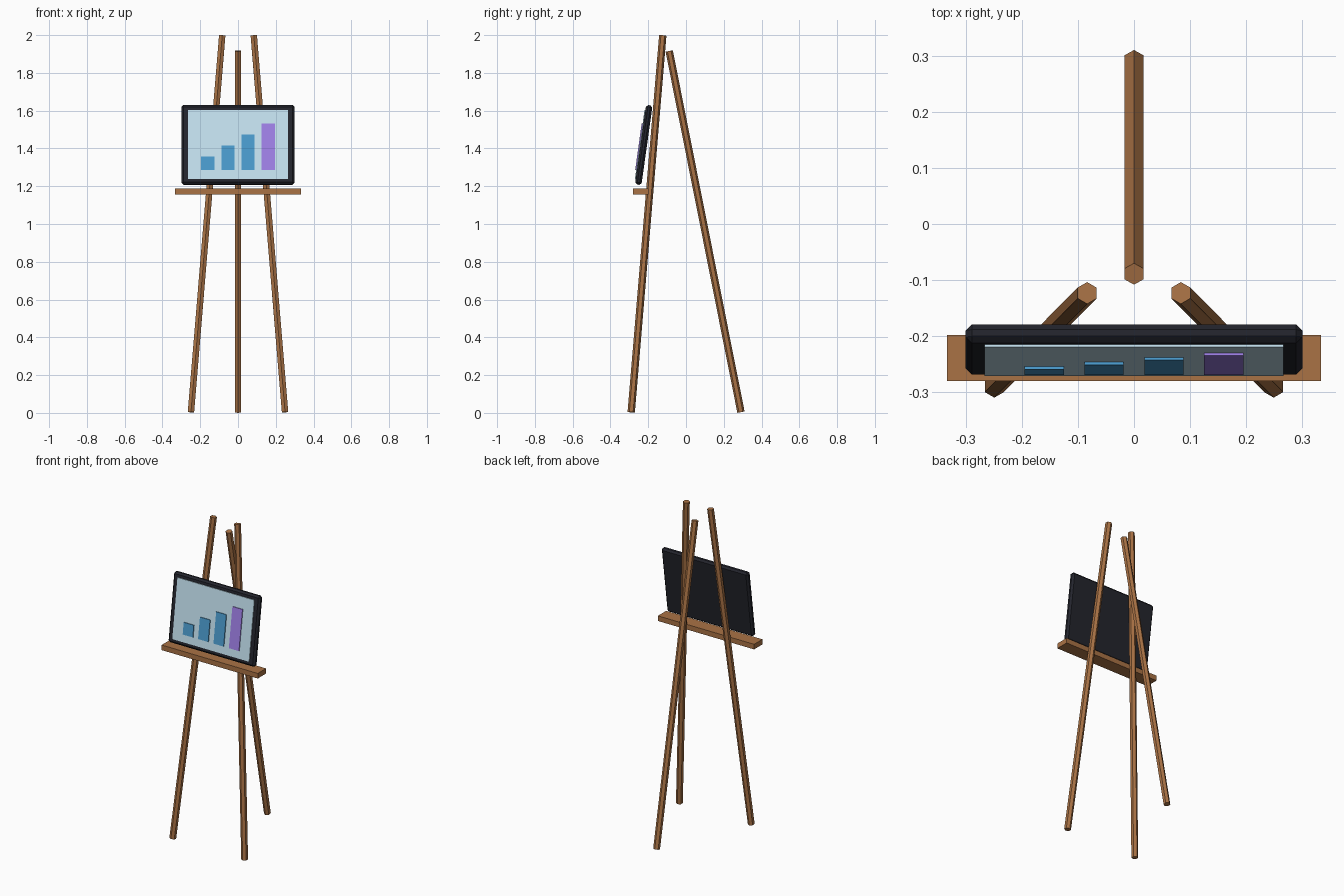
import bpy, math
from mathutils import Vector, Matrix

if "Cube" in bpy.data.objects:
    bpy.data.objects.remove(bpy.data.objects["Cube"])


def material(name, rgb):
    m = bpy.data.materials.new(name)
    m.diffuse_color = (*rgb, 1)
    m.use_nodes = True
    m.node_tree.nodes["Principled BSDF"].inputs["Base Color"].default_value = m.diffuse_color
    return m


wood = material("wood", (0.40, 0.17, 0.06))
dark = material("dark_casing", (0.017, 0.018, 0.026))
pale = material("pale_display", (0.56, 0.77, 0.88))
blue = material("bar_blue", (0.07, 0.33, 0.62))
violet = material("bar_violet", (0.35, 0.22, 0.80))


def leg(name, bottom, top, radius=0.0195):
    """Six-sided pole between two points."""
    a, b = Vector(bottom), Vector(top)
    bpy.ops.mesh.primitive_cylinder_add(vertices=6, radius=radius, depth=(b - a).length)
    o = bpy.context.object
    o.name = name
    rot = Vector((0, 0, 1)).rotation_difference(b - a).to_matrix().to_4x4()
    o.matrix_world = Matrix.Translation((a + b) / 2) @ rot
    o.data.materials.append(wood)


def box(name, size, loc, mat, frame=Matrix(), bevel=0):
    """Box placed inside a local frame, with optional chamfered edges."""
    bpy.ops.mesh.primitive_cube_add(size=1)
    o = bpy.context.object
    o.name = name
    o.data.transform(Matrix.Diagonal((*size, 1)))
    o.matrix_world = frame @ Matrix.Translation(loc)
    o.data.materials.append(mat)
    if bevel:
        mod = o.modifiers.new("chamfer", "BEVEL")
        mod.width = bevel
        mod.segments = 1


# Tripod legs
for side, s in (("left", -1), ("right", 1)):
    leg("front_leg_" + side, (s * 0.249, -0.29, 0.004), (s * 0.0835, -0.123, 1.998))
leg("back_leg", (0, 0.291, 0.004), (0, -0.089, 1.916))

# Ledge carrying the screen
box("ledge", (0.666, 0.082, 0.032), (0, -0.239, 1.171), wood)

# Screen leaning back: casing, display and chart bars share one tilted frame
tilt = Matrix.Translation((0, -0.2235, 1.4185)) @ Matrix.Rotation(-0.139, 4, "X")
box("screen_casing", (0.6, 0.034, 0.425), (0, 0, 0), dark, tilt, 0.011)
box("display", (0.532, 0.008, 0.37), (0, -0.0177, 0), pale, tilt)
for i in range(4):
    h = 0.073 + 0.059 * i
    box(f"chart_bar_{i + 1}", (0.07, 0.008, h), (-0.16 + 0.1067 * i, -0.0228, -0.138 + h / 2),
        violet if i == 3 else blue, tilt)
